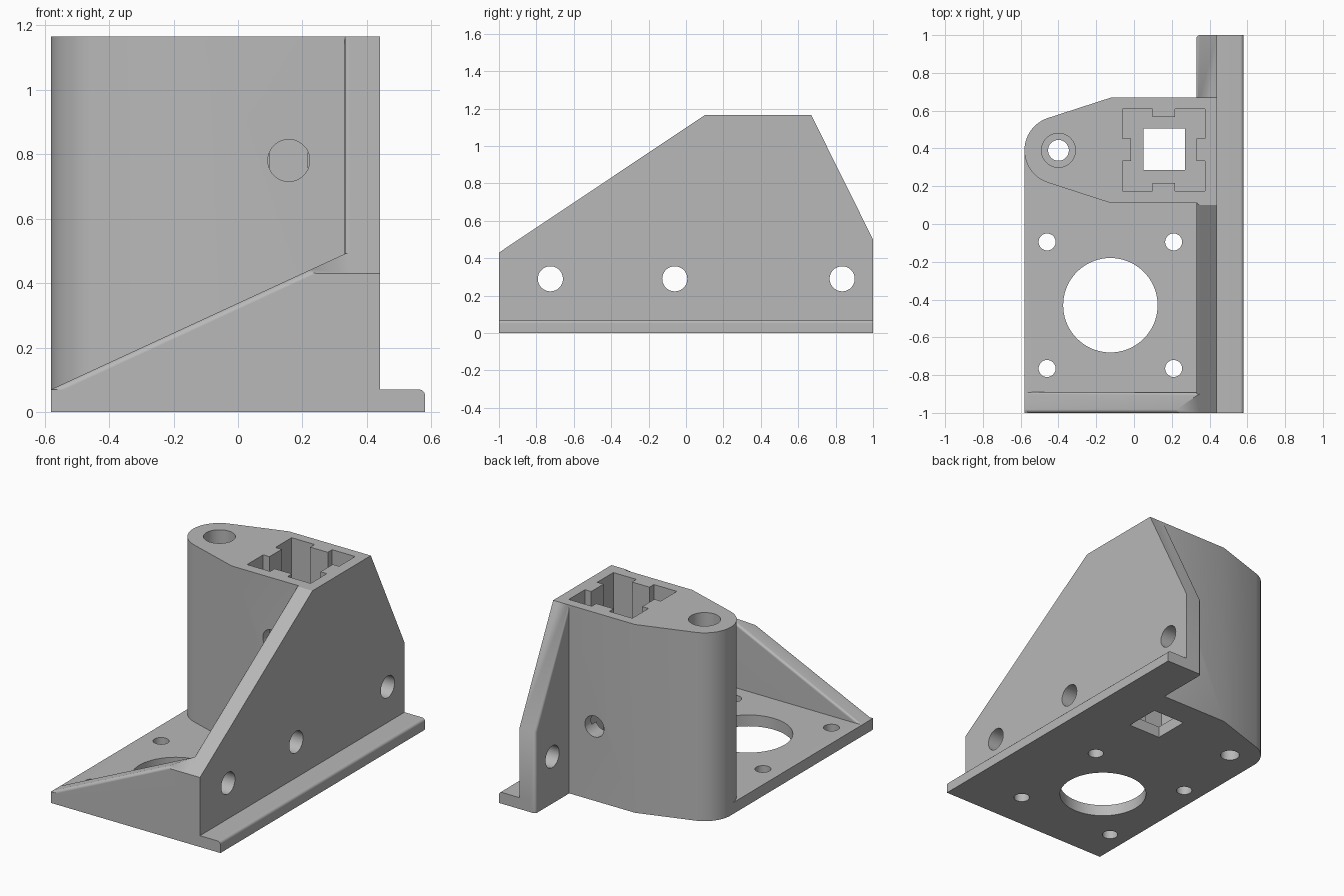
import bpy, bmesh, math
from mathutils import Vector

if "Cube" in bpy.data.objects:
    bpy.data.objects.remove(bpy.data.objects["Cube"])

PLATE, TOP = 0.07, 1.165
SLOPE = 0.668            # rise of the side wall's front edge
RAMP = 0.4615            # rise of the front gusset

grey = bpy.data.materials.new("plain grey")
grey.use_nodes = True
grey.diffuse_color = (0.48, 0.48, 0.48, 1)
grey.node_tree.nodes["Principled BSDF"].inputs["Base Color"].default_value = grey.diffuse_color


def prism(name, outline, axis, lo, hi, round_rule=None, clip=None):
    """Extrude a 2D outline along an axis, optionally clip it and round some edges."""
    place = {"x": lambda a, b, d: (d, a, b),
             "y": lambda a, b, d: (a, d, b),
             "z": lambda a, b, d: (a, b, d)}[axis]
    bm = bmesh.new()
    face = bm.faces.new([bm.verts.new(place(a, b, lo)) for a, b in outline])
    ext = bmesh.ops.extrude_face_region(bm, geom=[face])
    bmesh.ops.translate(bm, vec=place(0, 0, hi - lo),
                        verts=[g for g in ext["geom"] if isinstance(g, bmesh.types.BMVert)])
    if clip:
        cut = bmesh.ops.bisect_plane(bm, geom=bm.verts[:] + bm.edges[:] + bm.faces[:],
                                     plane_co=clip[0], plane_no=clip[1], clear_outer=True)
        rim = [g for g in cut["geom_cut"] if isinstance(g, bmesh.types.BMEdge)]
        bmesh.ops.holes_fill(bm, edges=rim)
    bmesh.ops.recalc_face_normals(bm, faces=bm.faces[:])
    if round_rule:
        edges = [e for e in bm.edges if round_rule(e.verts[0].co, e.verts[1].co)]
        bmesh.ops.bevel(bm, geom=edges, offset=0.018, segments=3, profile=0.5, affect="EDGES")
    mesh = bpy.data.meshes.new(name)
    bm.to_mesh(mesh)
    bm.free()
    mesh.materials.append(grey)
    obj = bpy.data.objects.new(name, mesh)
    bpy.context.collection.objects.link(obj)
    return obj


def rect(x0, x1, y0, y1):
    return [(x0, y0), (x1, y0), (x1, y1), (x0, y1)]


def arc(cx, cy, r, start=0, sweep=360, steps=48):
    count = steps if sweep == 360 else steps + 1
    return [(cx + r * math.cos(math.radians(start + sweep * i / steps)),
             cy + r * math.sin(math.radians(start + sweep * i / steps))) for i in range(count)]


def combine(target, other, operation):
    mod = target.modifiers.new(operation.lower(), "BOOLEAN")
    mod.operation, mod.solver, mod.object = operation, "EXACT", other
    bpy.context.view_layer.objects.active = target
    bpy.ops.object.modifier_apply(modifier=mod.name)
    bpy.data.objects.remove(other)


# Base plate and side flange
bracket = prism("mounting_bracket", rect(-0.58, 0.40, -1, 0.39), "z", 0, PLATE)
flange = prism("side_flange", rect(0.36, 0.58, -1, 1), "z", 0, PLATE,
               lambda a, b: min(a.x, b.x) > 0.5 and min(a.z, b.z) > 0.01)

# Tall side wall with sloping front and back edges
def wall_edge(a, b):
    mid = (a + b) / 2
    sloped = abs(a.x - b.x) < 0.01 and 0.44 < mid.z < 1.1
    upright_back = abs(a.x - b.x) < 0.01 and min(a.y, b.y) > 0.99 and mid.z > 0.1
    return (sloped or upright_back) and mid.x < 0.4

wall = prism("side_wall", [(-1, 0), (1, 0), (1, 0.5), (0.67, TOP), (0.10, TOP), (-1, 0.43)],
             "x", 0.33, 0.44, wall_edge)

# Front gusset, trimmed to the slope of the wall
def gusset_edge(a, b):
    return all(abs(v.z - PLATE - (v.x + 0.58) * RAMP) < 0.004 for v in (a, b)) and abs(a.y - b.y) < 0.01

gusset = prism("front_gusset", [(-0.58, 0), (0.40, 0), (0.40, PLATE + 0.98 * RAMP), (-0.58, PLATE)],
               "y", -1, -0.89, gusset_edge,
               clip=(Vector((0, -1, 0.43)), Vector((0, -SLOPE, 1)).normalized()))

# Tower with a rounded nose
tower = prism("tower", [(-0.12, 0.11), (0.40, 0.11), (0.40, 0.67), (-0.12, 0.67)]
              + arc(-0.40, 0.39, 0.18, 108, 144), "z", 0, TOP)

for part in (flange, wall, gusset, tower):
    combine(bracket, part, "UNION")

# Square socket with a key in the middle of each side
cx, cy, half, key, inset = 0.1575, 0.3925, 0.2175, 0.06, 0.043
corner = [(half, key), (half, half), (key, half), (key, half - inset)]
socket = []
side = [(half - inset, -key), (half - inset, key)] + corner[:3]
for turn in range(4):
    c, s = round(math.cos(turn * math.pi / 2)), round(math.sin(turn * math.pi / 2))
    socket += [(cx + c * a - s * b, cy + s * a + c * b) for a, b in side]

cutters = [
    prism("socket_cut", socket, "z", PLATE, 1.3),
    prism("socket_floor_cut", rect(0.05, 0.27, 0.285, 0.505), "z", -0.1, 0.2),
    prism("nose_hole_cut", arc(-0.40, 0.39, 0.055), "z", -0.1, 1.3),
    prism("nose_bore_cut", arc(-0.40, 0.39, 0.09), "z", 0.1, 1.3),
    prism("motor_hole_cut", arc(-0.125, -0.43, 0.25, steps=72), "z", -0.1, 0.2),
    prism("front_screw_cut", arc(cx, 0.78, 0.065), "y", 0, 0.3),
    prism("back_screw_cut", arc(cx, 0.46, 0.065), "y", 0.5, 0.8),
]
# Screw holes in the base and in the wall
for x in (-0.46, 0.21):
    for y in (-0.765, -0.095):
        cutters.append(prism("base_screw_cut", arc(x, y, 0.045, steps=32), "z", -0.1, 0.2))
for y in (-0.725, -0.06, 0.835):
    cutters.append(prism("wall_screw_cut", arc(y, 0.29, 0.067), "x", 0.2, 0.6))
for cutter in cutters:
    combine(bracket, cutter, "DIFFERENCE")

# Smooth the curved walls, keep the corners crisp
bpy.ops.object.select_all(action="DESELECT")
bracket.select_set(True)
bpy.context.view_layer.objects.active = bracket
bpy.ops.object.shade_smooth_by_angle(angle=math.radians(32))
weighted = bracket.modifiers.new("even_normals", "WEIGHTED_NORMAL")
weighted.keep_sharp = True
